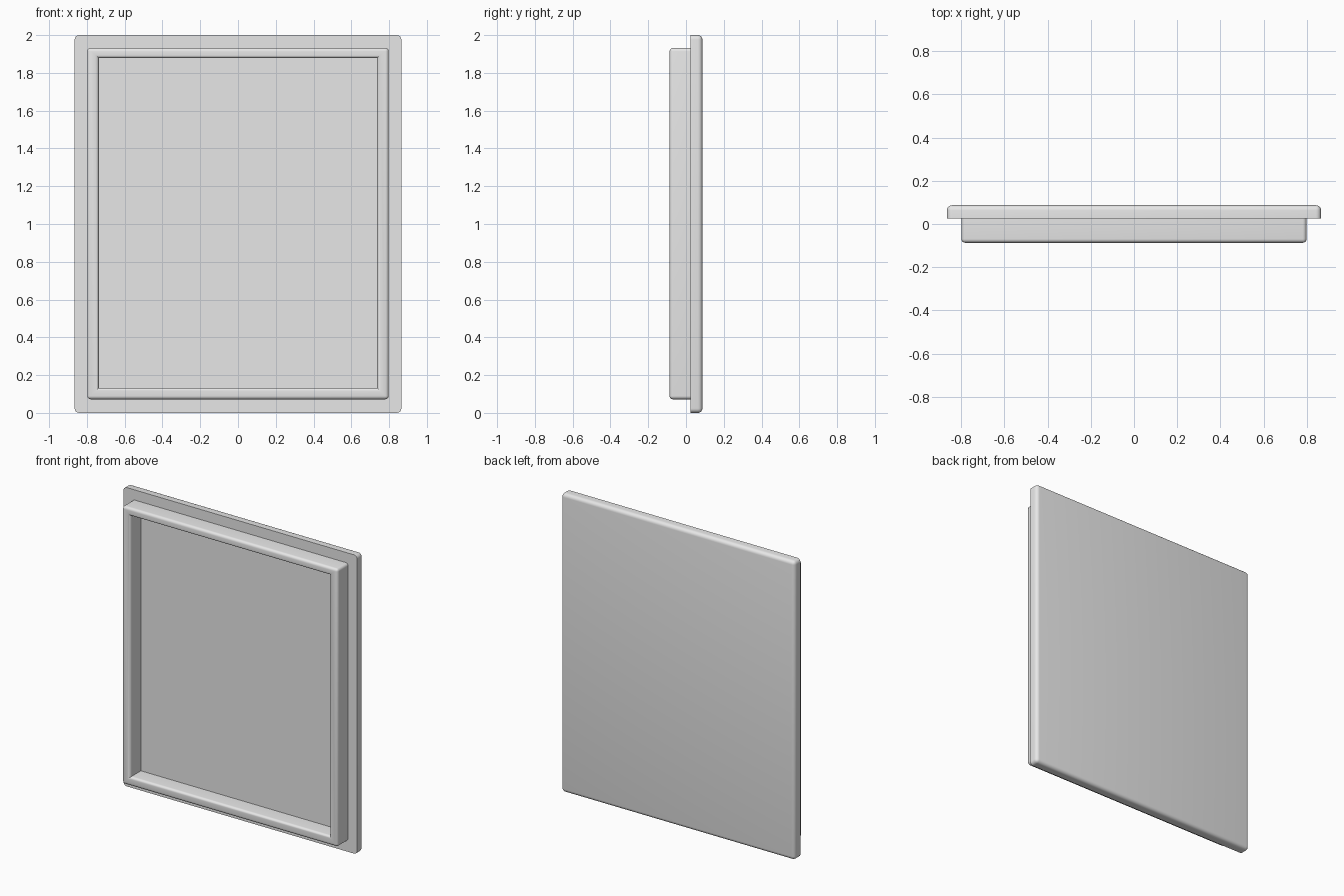
import bpy, bmesh

cube = bpy.data.objects.get("Cube")
if cube:
    bpy.data.objects.remove(cube, do_unlink=True)

grey = bpy.data.materials.new("light_grey")
grey.use_nodes = True
colour = (0.8, 0.8, 0.8, 1)
grey.diffuse_color = colour
grey.node_tree.nodes["Principled BSDF"].inputs["Base Color"].default_value = colour

JOIN_Y = 0.025    # plane where the frame meets the panel


def loop(bm, half_x, z0, z1, y):
    """Rectangle of four vertices facing the front."""
    corners = ((-half_x, z0), (half_x, z0), (half_x, z1), (-half_x, z1))
    return [bm.verts.new((x, y, z)) for x, z in corners]


def bridge(bm, a, b):
    for i in range(4):
        j = (i + 1) % 4
        bm.faces.new((a[i], a[j], b[j], b[i]))


def finish(bm, name, edges, radius):
    """Round the chosen edges and make a smooth shaded object."""
    bmesh.ops.recalc_face_normals(bm, faces=bm.faces[:])
    bmesh.ops.bevel(bm, geom=edges, offset=radius, segments=5,
                    profile=0.5, affect='EDGES', clamp_overlap=True)
    mesh = bpy.data.meshes.new(name)
    bm.to_mesh(mesh)
    bm.free()
    mesh.materials.append(grey)
    ob = bpy.data.objects.new(name, mesh)
    bpy.context.collection.objects.link(ob)
    bpy.ops.object.select_all(action='DESELECT')
    ob.select_set(True)
    bpy.context.view_layer.objects.active = ob
    bpy.ops.object.shade_smooth_by_angle(angle=0.6)


# Back panel: rounded at the back and corners, sharp where the frame sits
bm = bmesh.new()
front = loop(bm, 0.865, 0, 2, JOIN_Y)
back = loop(bm, 0.865, 0, 2, 0.087)
bridge(bm, front, back)
bm.faces.new(front)
bm.faces.new(back)
finish(bm, "back_panel",
       [e for e in bm.edges if not all(v in front for v in e.verts)], 0.024)

# Raised frame: hollow rim with rounded outer corners and front edges
bm = bmesh.new()
outer_back = loop(bm, 0.798, 0.072, 1.932, JOIN_Y)
outer_front = loop(bm, 0.798, 0.072, 1.932, -0.087)
inner_front = loop(bm, 0.737, 0.132, 1.878, -0.087)
inner_back = loop(bm, 0.737, 0.132, 1.878, JOIN_Y)
rings = (outer_back, outer_front, inner_front, inner_back)
for a, b in zip(rings, rings[1:] + rings[:1]):
    bridge(bm, a, b)
rounded = [e for e in bm.edges
           if all(v in outer_front for v in e.verts)
           or all(v in inner_front for v in e.verts)
           or (any(v in outer_front for v in e.verts)
               and any(v in outer_back for v in e.verts))]
finish(bm, "raised_frame", rounded, 0.018)
